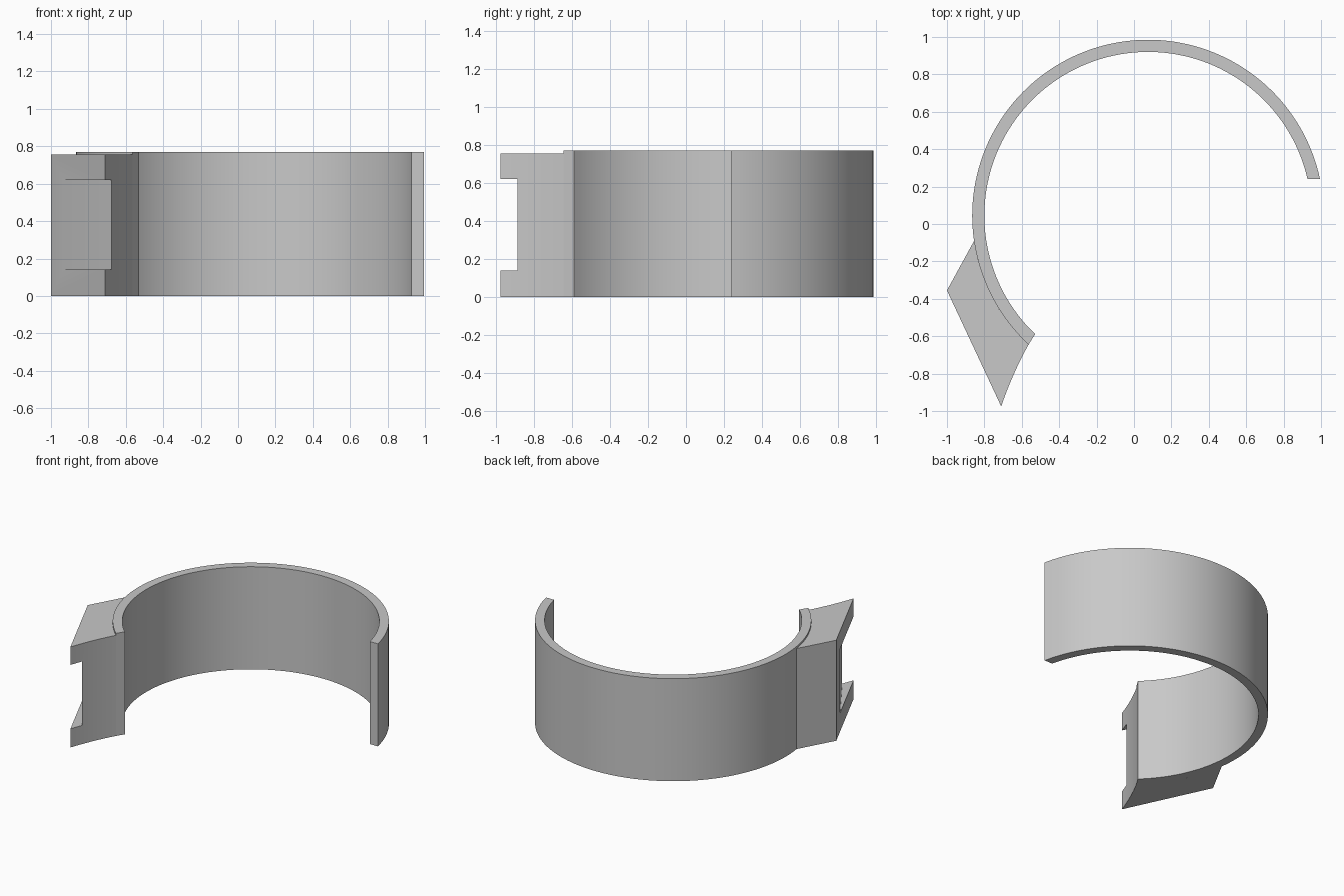
import bpy, bmesh, math
from math import radians, cos, sin

if "Cube" in bpy.data.objects:
    bpy.data.objects.remove(bpy.data.objects["Cube"], do_unlink=True)

CX, CY = 0.075, 0.045          # ring centre
R_OUT, R_IN = 0.94, 0.875      # ring radii
RING_H, BLOCK_H = 0.77, 0.755

grey = bpy.data.materials.new("plain_grey")
grey.use_nodes = True
grey.diffuse_color = (0.58, 0.58, 0.58, 1)
grey.node_tree.nodes["Principled BSDF"].inputs["Base Color"].default_value = (0.58, 0.58, 0.58, 1)


def arc(radius, start, end, steps):
    angles = [radians(start + (end - start) * i / steps) for i in range(steps + 1)]
    return [(CX + radius * cos(a), CY + radius * sin(a)) for a in angles]


def bowed(p, q, sag, steps):
    """Points from p to q, bowed to the left of travel by sag."""
    dx, dy = q[0] - p[0], q[1] - p[1]
    length = math.hypot(dx, dy)
    points = []
    for i in range(steps + 1):
        t = i / steps
        s = 4 * sag * t * (1 - t) / length
        points.append((p[0] + dx * t - dy * s, p[1] + dy * t + dx * s))
    return points


def prism(name, outline, z0, z1):
    bm = bmesh.new()
    face = bm.faces.new([bm.verts.new((x, y, z0)) for x, y in outline])
    top = bmesh.ops.extrude_face_region(bm, geom=[face])["geom"]
    bmesh.ops.translate(bm, vec=(0, 0, z1 - z0),
                        verts=[v for v in top if isinstance(v, bmesh.types.BMVert)])
    bmesh.ops.recalc_face_normals(bm, faces=bm.faces)
    mesh = bpy.data.meshes.new(name)
    bm.to_mesh(mesh)
    bm.free()
    mesh.materials.append(grey)
    obj = bpy.data.objects.new(name, mesh)
    bpy.context.collection.objects.link(obj)
    return obj


def activate(obj):
    bpy.ops.object.select_all(action='DESELECT')
    obj.select_set(True)
    bpy.context.view_layer.objects.active = obj


# Open ring band
ring = prism("ring_band",
             arc(R_OUT, 11.97, 227.2, 96) + arc(R_IN, 226.4, 12.88, 96),
             0, RING_H)

# Clasp block hugging the outside of the band, with a bowed end face
tip = (-0.71, -0.975)
contact = arc(R_OUT, 227.2, 188.3, 18)
end_face = bowed(tip, contact[0], 0.008, 8)
block = prism("clasp_block", [(-1.0, -0.355)] + end_face + contact[1:], 0, BLOCK_H)

# Wedge-shaped notch in the outer face, open at the tip
cutter = prism("notch_cutter",
               [(-0.961, -0.454), (-0.9, -1.1), (-0.623, -0.969)], 0.14, 0.62)
cutter.hide_render = True
notch = block.modifiers.new("notch", 'BOOLEAN')
notch.operation = 'DIFFERENCE'
notch.solver = 'EXACT'
notch.object = cutter
activate(block)
bpy.ops.object.modifier_apply(modifier=notch.name)
bpy.data.objects.remove(cutter, do_unlink=True)

for obj in (ring, block):
    activate(obj)
    bpy.ops.object.shade_smooth_by_angle(angle=radians(20))
